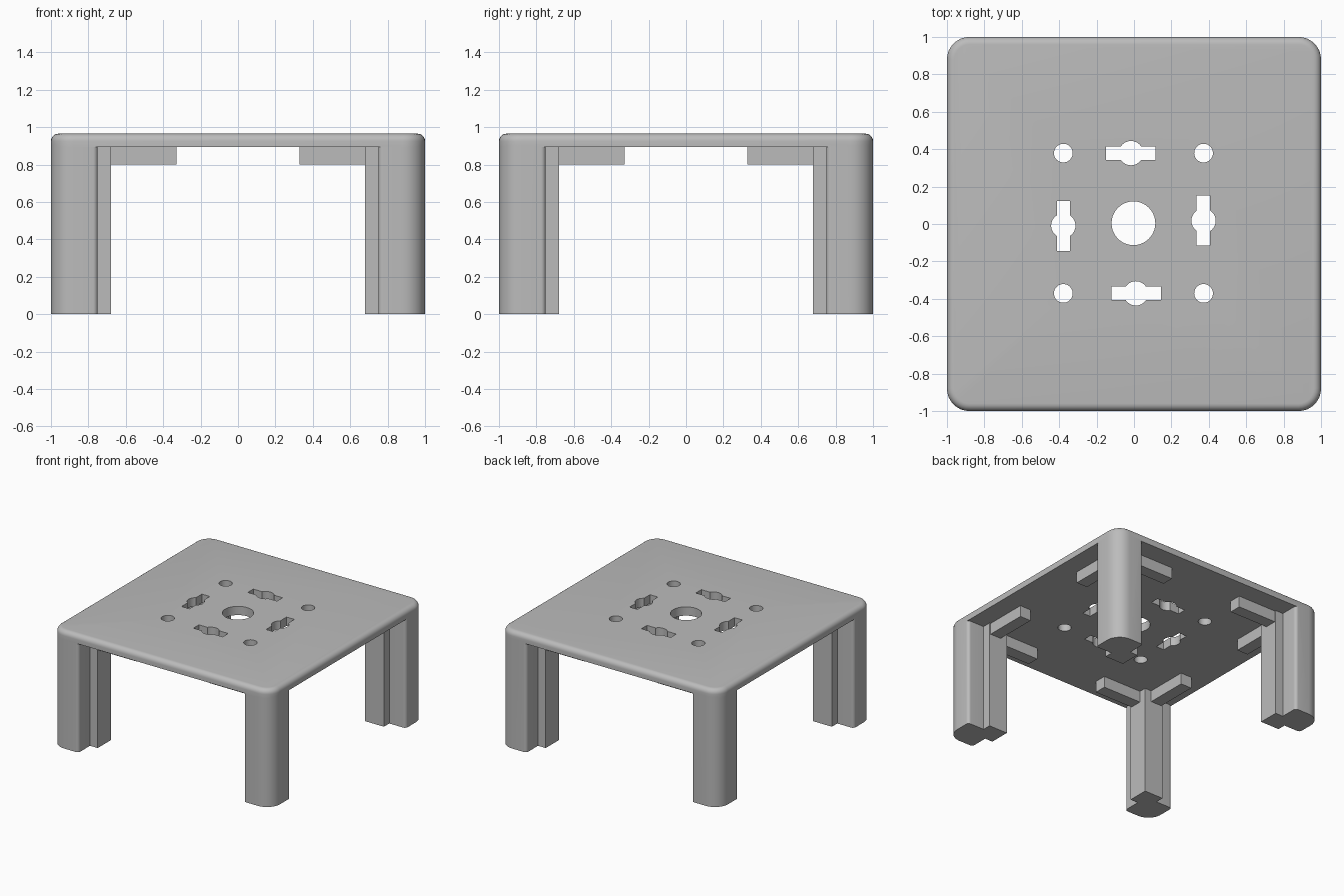
import bpy, bmesh, math
from mathutils import Matrix, Vector

if "Cube" in bpy.data.objects:
    bpy.data.objects.remove(bpy.data.objects["Cube"], do_unlink=True)

PLATE_BOTTOM, PLATE_TOP = 0.893, 0.965
CORNER = 0.12
QUARTERS = [math.radians(90 * i) for i in range(4)]

grey = bpy.data.materials.new("plain grey")
grey.use_nodes = True
grey.diffuse_color = (0.5, 0.5, 0.5, 1)
grey.node_tree.nodes["Principled BSDF"].inputs["Base Color"].default_value = (0.5, 0.5, 0.5, 1)


def rounded(corners, steps=8):
    """Outline from (x, y, radius) right-angle corners."""
    out = []
    for i, (x, y, r) in enumerate(corners):
        p = Vector((x, y))
        if not r:
            out.append(p)
            continue
        u = (Vector(corners[i - 1][:2]) - p).normalized()
        v = (Vector(corners[(i + 1) % len(corners)][:2]) - p).normalized()
        for k in range(steps + 1):
            t = math.pi / 2 * k / steps
            out.append(p + r * (u + v) - r * (v * math.cos(t) + u * math.sin(t)))
    return out


def rect(x0, x1, y0, y1, r=0):
    return rounded([(x0, y0, r), (x1, y0, r), (x1, y1, r), (x0, y1, r)])


def circle(x, y, r, n=40):
    return [Vector((x + r * math.cos(math.tau * k / n), y + r * math.sin(math.tau * k / n)))
            for k in range(n)]


def prism(name, outline, z0, z1, turn=0, fillet=0):
    bm = bmesh.new()
    base = bm.faces.new([bm.verts.new((p.x, p.y, z0)) for p in outline])
    ext = bmesh.ops.extrude_face_region(bm, geom=[base])
    for v in ext["geom"]:
        if isinstance(v, bmesh.types.BMVert):
            v.co.z = z1
    if fillet:
        rim = [e for e in bm.edges if all(v.co.z > z1 - 1e-5 for v in e.verts)]
        bmesh.ops.bevel(bm, geom=rim, offset=fillet, segments=6, profile=0.5, affect="EDGES")
    bmesh.ops.rotate(bm, cent=(0, 0, 0), matrix=Matrix.Rotation(turn, 3, "Z"), verts=bm.verts)
    bmesh.ops.recalc_face_normals(bm, faces=bm.faces)
    mesh = bpy.data.meshes.new(name)
    bm.to_mesh(mesh)
    bm.free()
    mesh.materials.append(grey)
    obj = bpy.data.objects.new(name, mesh)
    bpy.context.collection.objects.link(obj)
    return obj


def combine(target, tool, operation):
    mod = target.modifiers.new(operation.lower(), "BOOLEAN")
    mod.operation, mod.object, mod.solver = operation, tool, "EXACT"
    bpy.context.view_layer.objects.active = target
    bpy.ops.object.modifier_apply(modifier=mod.name)
    bpy.data.objects.remove(tool, do_unlink=True)


# Square top plate with rounded corners and a filleted upper rim
table = prism("stand_body", rect(-1, 1, -1, 1, CORNER), PLATE_BOTTOM, PLATE_TOP, fillet=0.04)

# Stepped corner legs, fused to the plate
leg = rounded([(1, 0.75, 0.025), (1, 1, CORNER), (0.75, 1, 0.025), (0.75, 0.85, 0),
               (0.68, 0.85, 0), (0.68, 0.68, 0), (0.85, 0.68, 0), (0.85, 0.75, 0)])
for a in QUARTERS:
    combine(table, prism("leg", leg, 0, PLATE_BOTTOM + 0.01, a), "UNION")

# Two stiffening ribs running from each leg under the plate
for a in QUARTERS:
    for outline in (rect(0.33, 0.79, 0.74, 0.84), rect(0.74, 0.84, 0.33, 0.79)):
        combine(table, prism("rib", outline, 0.8, PLATE_BOTTOM + 0.01, a), "UNION")

# Centre hole, corner screw holes and keyed mounting slots
cuts = [(circle(0, 0, 0.117), 0)]
for a in QUARTERS:
    cuts += [(circle(0.375, 0.375, 0.05), a),
             (rect(-0.148, 0.118, 0.338, 0.41), a),
             (circle(-0.013, 0.375, 0.065), a)]
for outline, a in cuts:
    cutter = prism("hole_cutter", outline, 0.7, 1.1, a)
    cutter.data.transform(Matrix.Translation((-0.003, 0.004, 0)))
    cutter.hide_render = True
    combine(table, cutter, "DIFFERENCE")

# Smooth fillets, sharp edges
bpy.ops.object.select_all(action="DESELECT")
table.select_set(True)
bpy.context.view_layer.objects.active = table
bpy.ops.object.shade_smooth_by_angle(angle=math.radians(30))
